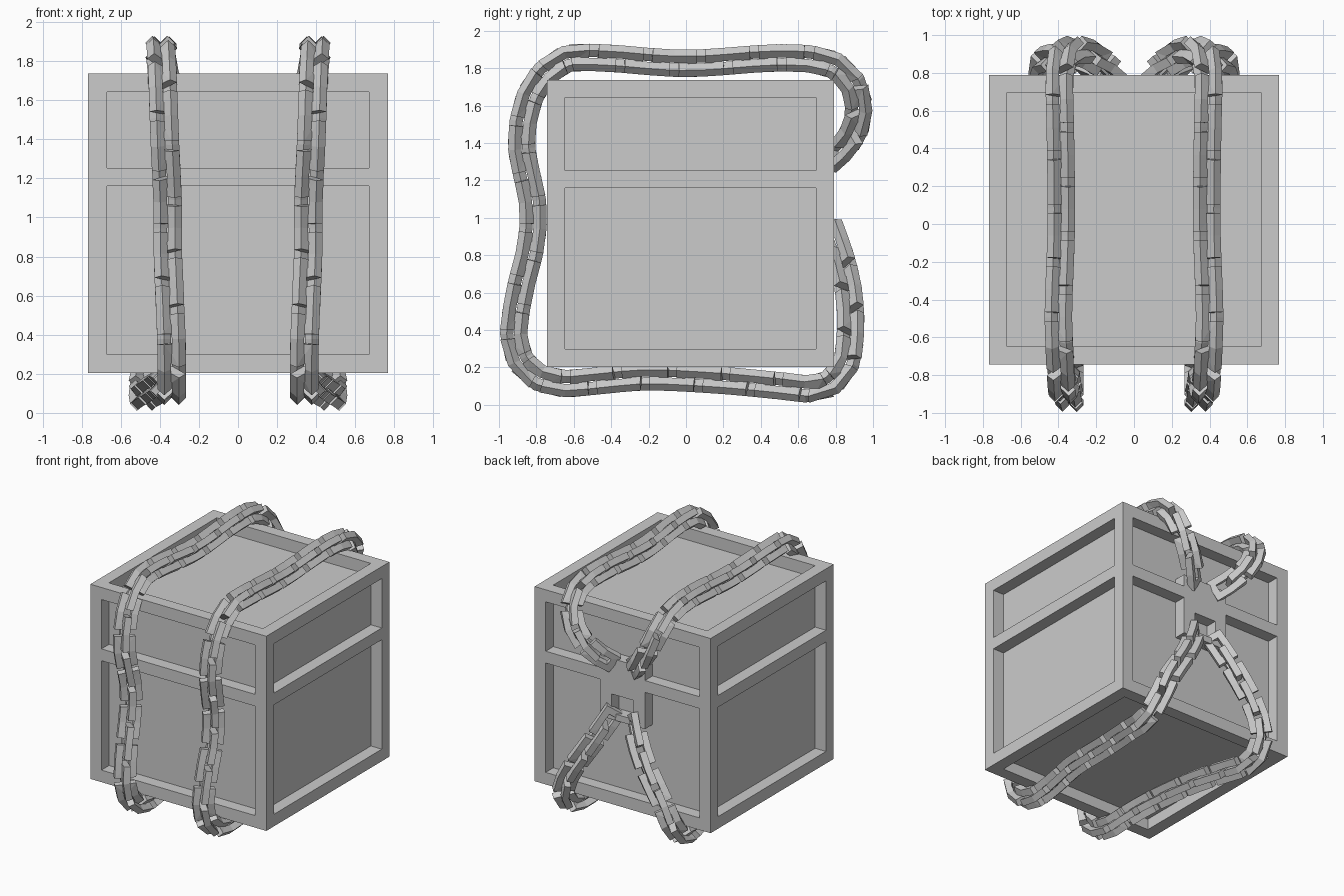
import bpy, bmesh
from math import sqrt
from mathutils import Vector, Matrix

if "Cube" in bpy.data.objects:
    bpy.data.objects.remove(bpy.data.objects["Cube"])


def boxes(name, spans):
    """One object made of boxes given as (x0, x1, y0, y1, z0, z1)."""
    bm = bmesh.new()
    for x0, x1, y0, y1, z0, z1 in spans:
        m = Matrix.Translation(((x0 + x1) / 2, (y0 + y1) / 2, (z0 + z1) / 2)) \
            @ Matrix.Diagonal((x1 - x0, y1 - y0, z1 - z0, 1))
        bmesh.ops.create_cube(bm, size=1, matrix=m)
    me = bpy.data.meshes.new(name)
    bm.to_mesh(me)
    bm.free()
    ob = bpy.data.objects.new(name, me)
    bpy.context.collection.objects.link(ob)
    return ob


def boolean(ob, other, op):
    mod = ob.modifiers.new("bool", 'BOOLEAN')
    mod.operation, mod.solver, mod.object = op, 'EXACT', other
    bpy.context.view_layer.objects.active = ob
    bpy.ops.object.modifier_apply(modifier=mod.name)
    bpy.data.objects.remove(other)


# Crate body with recessed panels on four sides and the lid
X, Y0, Y1, Z0, Z1 = 0.767, -0.743, 0.79, 0.203, 1.737
F, E = 0.095, 0.05                       # frame width, cutter overshoot
crate = boxes("crate", [(-X, X, Y0, Y1, Z0, Z1)])
D = 0.095                                # recess depth
cuts = [(F - X, X - F, Y0 + F, Y1 - F, Z1 - D, Z1 + E)]
for z0, z1 in ((0.298, 1.16), (1.253, 1.642)):
    cuts += [(F - X, X - F, Y0 - E, Y0 + D, z0, z1),
             (F - X, X - F, Y1 - D, Y1 + E, z0, z1),
             (-X - E, -X + D, Y0 + F, Y1 - F, z0, z1),
             (X - D, X + E, Y0 + F, Y1 - F, z0, z1)]
D = 0.085                                # keep thin walls between neighbouring recesses
cuts = [tuple(v for v in c) for c in cuts]
crate_inset = 0.002
for c in cuts:
    x0, x1, y0, y1, z0, z1 = c
    if x1 - x0 > 1 and y1 - y0 < 0.5:    # front and back
        c = (x0 + crate_inset, x1 - crate_inset, y0, y1, z0, z1)
    boolean(crate, boxes("cutter", [c]), 'DIFFERENCE')

# Lock plate on the back with a square socket
boolean(crate, boxes("plate", [(-0.195, 0.195, Y1 - 0.15, Y1, 0.87, 1.35)]), 'UNION')
boolean(crate, boxes("socket", [(-0.095, 0.095, Y1 - 0.09, Y1 + E, 0.92, 1.07)]), 'DIFFERENCE')

# Chain path on the right half, from the lower back, round the front, to the upper back
path = [Vector(p) for p in (
    (0.07, 0.77, 0.95), (0.16, 0.83, 0.78), (0.27, 0.87, 0.60), (0.40, 0.88, 0.40),
    (0.475, 0.85, 0.21), (0.485, 0.72, 0.09), (0.46, 0.52, 0.10), (0.41, 0.20, 0.13),
    (0.38, -0.20, 0.15), (0.35, -0.45, 0.13), (0.34, -0.67, 0.115), (0.34, -0.84, 0.18),
    (0.34, -0.92, 0.35), (0.35, -0.89, 0.60), (0.36, -0.83, 0.85), (0.36, -0.82, 1.08),
    (0.375, -0.88, 1.40), (0.385, -0.82, 1.68), (0.395, -0.66, 1.84), (0.40, -0.45, 1.855),
    (0.385, 0.0, 1.825), (0.39, 0.50, 1.855), (0.395, 0.77, 1.825), (0.37, 0.90, 1.70),
    (0.29, 0.92, 1.53), (0.18, 0.86, 1.40), (0.08, 0.77, 1.31))]


def smooth_path(pts, n=12):
    """Catmull-Rom samples with running length."""
    p = [2 * pts[0] - pts[1]] + pts + [2 * pts[-1] - pts[-2]]
    out = []
    for a, b, c, d in zip(p, p[1:], p[2:], p[3:]):
        for i in range(n):
            t = i / n
            out.append(0.5 * (2 * b + (c - a) * t + (2 * a - 5 * b + 4 * c - d) * t * t
                              + (3 * b - a - 3 * c + d) * t ** 3))
    out.append(pts[-1])
    run = [0.0]
    for a, b in zip(out, out[1:]):
        run.append(run[-1] + (b - a).length)
    return out, run


pts, run = smooth_path(path)


def frame_at(s):
    i = 0
    while i < len(run) - 2 and run[i + 1] < s:
        i += 1
    pos = pts[i].lerp(pts[i + 1], max(0, min(1, (s - run[i]) / (run[i + 1] - run[i]))))
    t = (pts[min(i + 5, len(pts) - 1)] - pts[max(i - 4, 0)]).normalized()
    side = (Vector((1, 0, 0)) - t * t.x).normalized()
    return pos, side, t.cross(side)


def add_link(bm, s0, length, turn, half=0.078, bar=0.05):
    """Rectangular ring of square bar, bent to the path, turned 45 degrees either way."""
    h, k = half, half - bar
    rings = []
    for th in (-bar / 2, bar / 2):
        for w, e in ((h, 0), (k, bar)):
            ring = []
            for s, a in ((e, -w), (length / 2, -w), (length - e, -w),
                         (length - e, w), (length / 2, w), (e, w)):
                pos, side, up = frame_at(s0 + s)
                u = (side + up * turn) / sqrt(2)
                v = (up - side * turn) / sqrt(2)
                ring.append(bm.verts.new(pos + u * a + v * th))
            rings.append(ring)
    o0, i0, o1, i1 = rings
    for p, q in ((o0, i0), (i0, i1), (i1, o1), (o1, o0)):
        for j in range(6):
            m = (j + 1) % 6
            bm.faces.new((p[j], p[m], q[m], q[j]))


# Chain of interlocking links, mirrored to the left
bm = bmesh.new()
LENGTH = 0.24
count = round((run[-1] - LENGTH) / 0.145)
pitch = (run[-1] - LENGTH) / count
for i in range(count + 1):
    add_link(bm, i * pitch, LENGTH, 1 if i % 2 else -1)
bmesh.ops.recalc_face_normals(bm, faces=bm.faces)
me = bpy.data.meshes.new("chains")
bm.to_mesh(me)
bm.free()
chains = bpy.data.objects.new("chains", me)
bpy.context.collection.objects.link(chains)
chains.modifiers.new("mirror", 'MIRROR').use_axis = (True, False, False)

# Recessed underside
boolean(crate, boxes("cutter", [(F - X, X - F, Y0 + F, Y1 - F, Z0 - E, Z0 + 0.085)]), 'DIFFERENCE')
